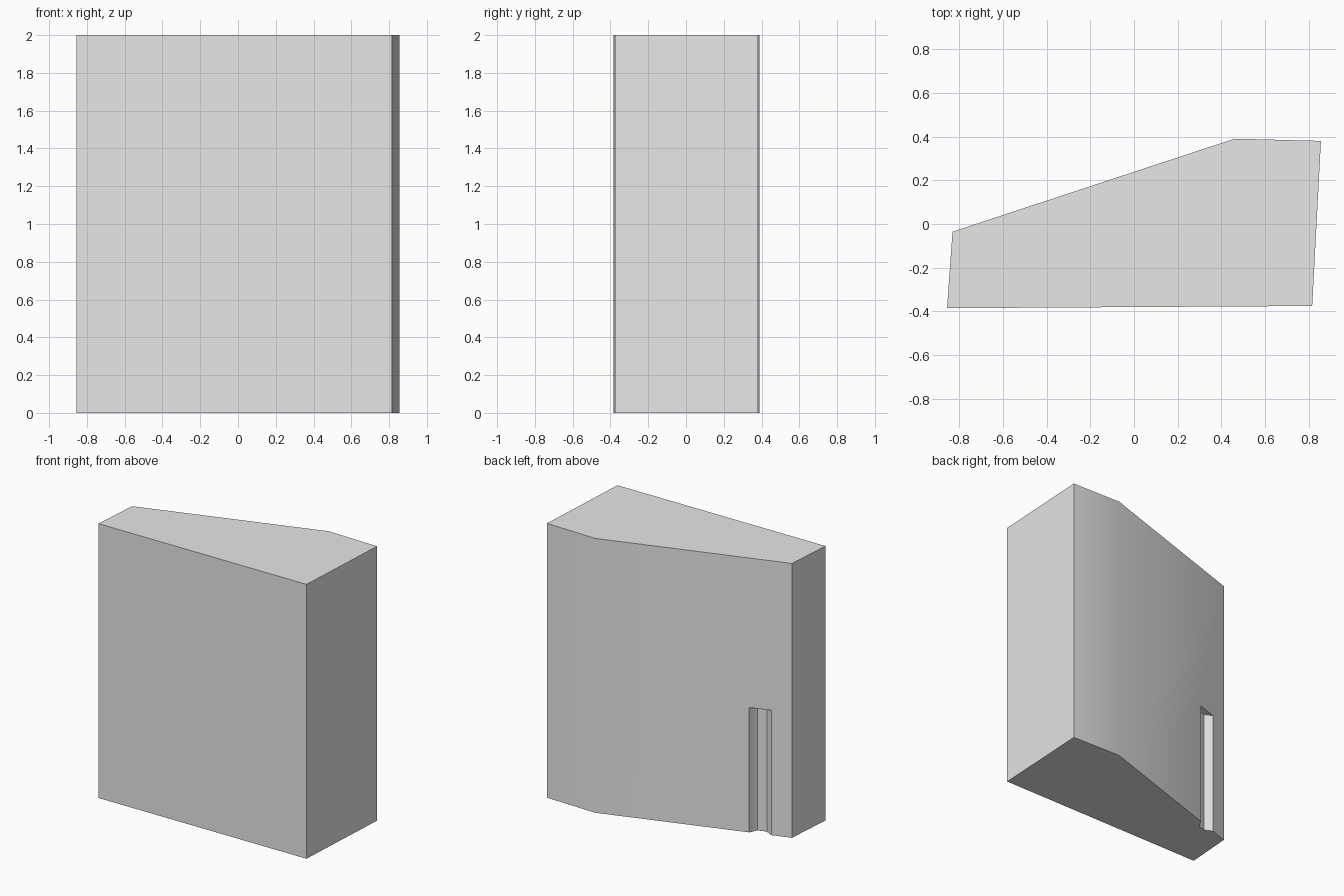
import bpy, bmesh
from mathutils import Vector

if "Cube" in bpy.data.objects:
    bpy.data.objects.remove(bpy.data.objects["Cube"], do_unlink=True)

grey = bpy.data.materials.new("plain_grey")
grey.use_nodes = True
grey.diffuse_color = (0.8, 0.8, 0.8, 1)
grey.node_tree.nodes["Principled BSDF"].inputs["Base Color"].default_value = (0.8, 0.8, 0.8, 1)


def prism(name, outline, bottom, top):
    """Extrude a plan outline straight up."""
    bm = bmesh.new()
    base = bm.faces.new([bm.verts.new((x, y, bottom)) for x, y in outline])
    made = bmesh.ops.extrude_face_region(bm, geom=[base])["geom"]
    bmesh.ops.translate(bm, vec=(0, 0, top - bottom),
                        verts=[v for v in made if isinstance(v, bmesh.types.BMVert)])
    bmesh.ops.recalc_face_normals(bm, faces=bm.faces)
    mesh = bpy.data.meshes.new(name)
    bm.to_mesh(mesh)
    bm.free()
    mesh.materials.append(grey)
    obj = bpy.data.objects.new(name, mesh)
    bpy.context.collection.objects.link(obj)
    return obj


# Wedge-shaped block with a slanted back
slant_start, slant_end = Vector((0.46, 0.39)), Vector((-0.83, -0.035))
body = prism("block", [(-0.855, -0.385), (0.815, -0.375), (0.855, 0.38),
                       slant_start, slant_end], 0, 2)

# Upright slot in the slanted back, with half-octagon section
along = (slant_end - slant_start).normalized()
inward = Vector((-along.y, along.x))
if inward.y > 0:
    inward = -inward
centre = slant_end.lerp(slant_start, 0.161)
section = [(-0.076, -0.06), (-0.076, 0), (-0.032, 0.045),
           (0.032, 0.045), (0.076, 0), (0.076, -0.06)]
cutter = prism("slot_cutter", [centre + along * u + inward * d for u, d in section], -0.1, 0.91)
cutter.hide_render = True

bpy.context.view_layer.objects.active = body
body.select_set(True)
cut = body.modifiers.new("slot", "BOOLEAN")
cut.operation = "DIFFERENCE"
cut.solver = "EXACT"
cut.object = cutter
bpy.ops.object.modifier_apply(modifier=cut.name)
bpy.data.objects.remove(cutter, do_unlink=True)

# Soften only the shallow bend in the back
bpy.ops.object.shade_smooth_by_angle()
